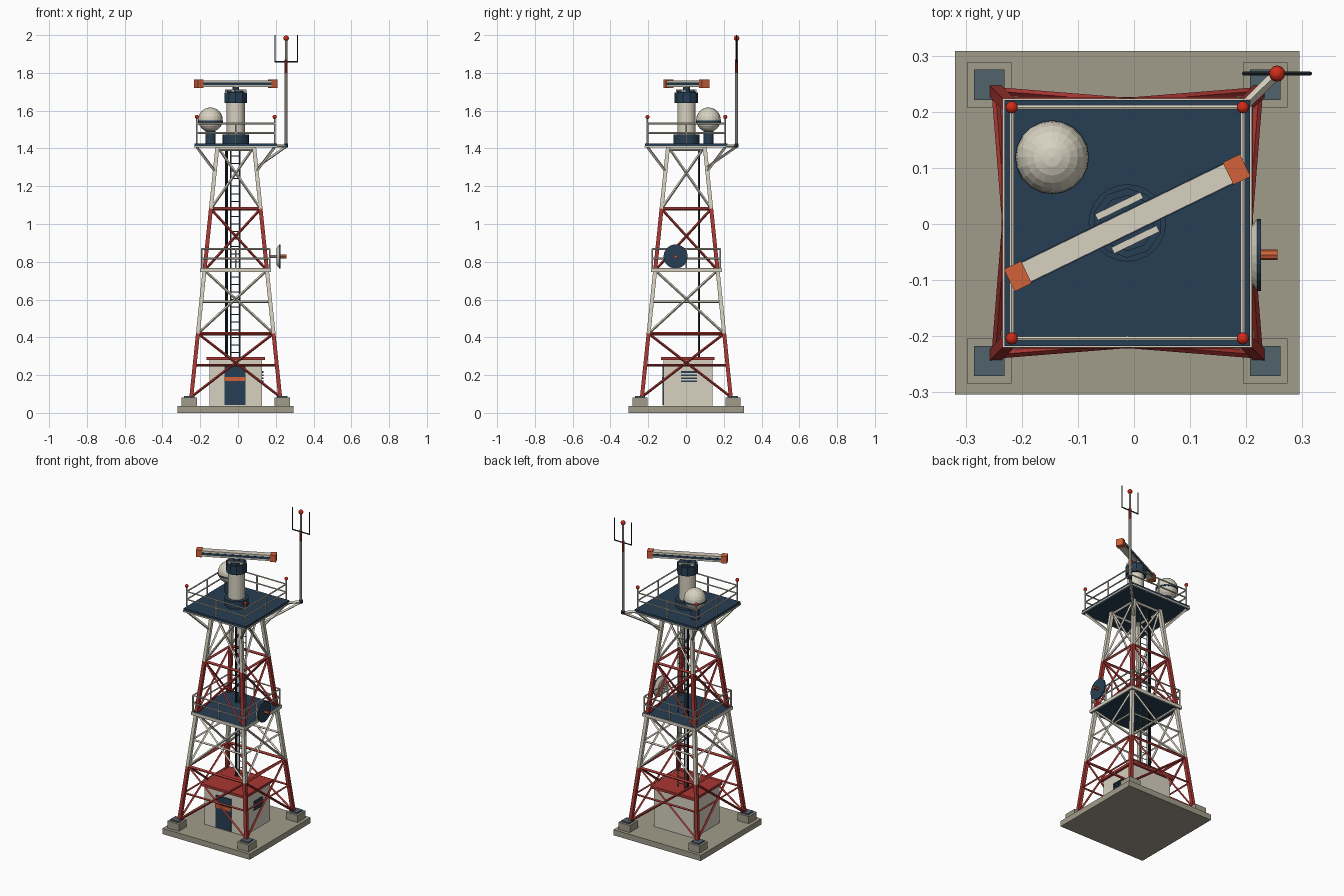
import bpy, bmesh, math
from mathutils import Matrix, Vector

if "Cube" in bpy.data.objects:
    bpy.data.objects.remove(bpy.data.objects["Cube"], do_unlink=True)

CENTRE = Vector((-0.012, 0.002, 0))  # tower axis; the side mast shifts it off the origin


def material(name, code):
    lin = [(int(code[i:i + 2], 16) / 255) ** 2.2 for i in (0, 2, 4)] + [1]
    m = bpy.data.materials.new(name)
    m.use_nodes = True
    m.diffuse_color = lin
    m.node_tree.nodes["Principled BSDF"].inputs["Base Color"].default_value = lin
    return m


CREAM = material("cream paint", "D6D0BF")
RED = material("tower red", "A83A36")
NAVY = material("navy", "2C4154")
ORANGE = material("orange", "D0623C")
LAMP = material("lamp red", "D0301F")
CONCRETE = material("concrete", "9F9A89")
STEEL = material("steel", "52626A")
BLACK = material("cable black", "22262B")


class Part:
    """One named object in one colour, gathered from primitives."""

    def __init__(self, name, mat):
        self.name, self.mat, self.bm = name, mat, bmesh.new()

    def box(self, centre, size, turn=0):
        m = Matrix.Translation(centre) @ Matrix.Rotation(turn, 4, 'Z') @ Matrix.Diagonal((*size, 1))
        bmesh.ops.create_cube(self.bm, size=1, matrix=m)
        return self

    def beam(self, a, b, r, sides=4, r2=None):
        a, b = Vector(a), Vector(b)
        d = b - a
        m = Matrix.Translation((a + b) / 2) @ d.to_track_quat('Z', 'Y').to_matrix().to_4x4()
        bmesh.ops.create_cone(self.bm, cap_ends=True, segments=sides, radius1=r,
                              radius2=r if r2 is None else r2, depth=d.length, matrix=m)
        return self

    def ball(self, centre, r, u=12, v=8):
        bmesh.ops.create_uvsphere(self.bm, u_segments=u, v_segments=v, radius=r,
                                  matrix=Matrix.Translation(centre))
        return self

    def done(self):
        mesh = bpy.data.meshes.new(self.name)
        self.bm.to_mesh(mesh)
        self.bm.free()
        mesh.materials.append(self.mat)
        ob = bpy.data.objects.new(self.name, mesh)
        ob.location = CENTRE
        bpy.context.collection.objects.link(ob)
        return ob


CORNERS = [(-1, -1), (1, -1), (1, 1), (-1, 1)]
SIDES = [(CORNERS[i], CORNERS[(i + 1) % 4]) for i in range(4)]


def half(z):
    """Half width of the tapering tower at height z."""
    return 0.235 - 0.104 * (z - 0.085)


def leg(corner, z):
    return Vector((corner[0] * half(z), corner[1] * half(z), z))


# Foundation
Part("foundation_slab", CONCRETE).box((0, 0, 0.018), (0.614, 0.612, 0.036)).done()
footings, plates = Part("footings", CONCRETE), Part("footing_plates", STEEL)
for x, y in CORNERS:
    footings.box((x * 0.246, y * 0.246, 0.058), (0.08, 0.08, 0.046))
    plates.box((x * 0.246, y * 0.246, 0.085), (0.054, 0.054, 0.01))
footings.done()
plates.done()

# Four lattice bays in alternating colours
LEVELS = [0.085, 0.42, 0.755, 1.08, 1.41]
for i, (lo, hi) in enumerate(zip(LEVELS, LEVELS[1:])):
    mat = CREAM if i % 2 else RED
    legs, braces = Part(f"legs_bay_{i + 1}", mat), Part(f"braces_bay_{i + 1}", mat)
    for c in CORNERS:
        legs.beam(leg(c, lo), leg(c, hi), 0.0145)
    for a, b in SIDES:
        braces.beam(leg(a, lo), leg(b, hi), 0.007)
        braces.beam(leg(b, lo), leg(a, hi), 0.007)
        if i < 2:
            mid = (lo + hi) / 2
            braces.beam(leg(a, mid), leg(b, mid), 0.0065)
    legs.done()
    braces.done()
for z, mat in ((0.42, RED), (1.08, RED), (1.395, CREAM)):
    ring = Part("ring_beams", mat)
    for a, b in SIDES:
        ring.beam(leg(a, z), leg(b, z), 0.009)
    ring.done()


# Platforms with edge beams and guard rails
def platform(name, h, z, edge_z, edge_h, rail_h, heights):
    Part(name + "_deck", NAVY).box((0, 0, z - 0.01), (2 * h, 2 * h, 0.02)).done()
    edge, rail = Part(name + "_edge_beams", CREAM), Part(name + "_railing", CREAM)
    for s in (-1, 1):
        edge.box((0, s * h, edge_z), (2 * h + 0.006, 0.006, edge_h))
        edge.box((s * h, 0, edge_z), (0.006, 2 * h + 0.006, edge_h))
    for a, b in SIDES:
        a, b = Vector((*a, 0)) * rail_h, Vector((*b, 0)) * rail_h
        for t in heights:
            up = Vector((0, 0, t))
            rail.beam(a + up, b + up, 0.0045, 6)
        for p in (a, (a + b) / 2):
            rail.beam(p + Vector((0, 0, z)), p + Vector((0, 0, heights[-1])), 0.0045, 6)
    edge.done()
    rail.done()


platform("middle_platform", 0.185, 0.766, 0.755, 0.02, 0.18, (0.817, 0.868))
platform("top_platform", 0.219, 1.427, 1.409, 0.008, 0.206, (1.482, 1.532))

# Corner lights and knee braces of the top platform
lamps, stems, knees = Part("corner_lamps", LAMP), Part("lamp_stems", CREAM), Part("knee_braces", CREAM)
for x, y in CORNERS:
    stems.beam((x * 0.206, y * 0.206, 1.53), (x * 0.206, y * 0.206, 1.56), 0.004, 6)
    lamps.ball((x * 0.206, y * 0.206, 1.567), 0.011)
    knees.beam(leg((x, y), 1.28), (x * 0.205, y * 0.205, 1.405), 0.0085)
for part in (lamps, stems, knees):
    part.done()

# Equipment hut
Part("hut_walls", CREAM).box((0, 0.008, 0.158), (0.28, 0.258, 0.246)).done()
Part("hut_roof", RED).box((0, 0.008, 0.288), (0.308, 0.284, 0.016)).done()
Part("hut_door", NAVY).box((-0.004, -0.123, 0.143), (0.11, 0.008, 0.205)).done()
Part("door_stripe", ORANGE).box((-0.004, -0.127, 0.18), (0.11, 0.005, 0.022)).done()
louvres = Part("wall_louvres", NAVY)
for k in range(4):
    louvres.box((0.142, 0.014, 0.168 + k * 0.016), (0.009, 0.085, 0.009))
louvres.done()

# Ladder and cable run
ladder, rungs = Part("ladder_rails", STEEL), Part("ladder_rungs", STEEL)
for x in (-0.027, 0.021):
    ladder.beam((x, 0.066, 0.29), (x, 0.066, 1.41), 0.004)
for k in range(28):
    z = 0.32 + k * 0.04
    rungs.beam((-0.027, 0.066, z), (0.021, 0.066, z), 0.0025)
ladder.done()
rungs.done()
cables = Part("cables", BLACK)
for x in (-0.052, -0.044):
    cables.beam((x, 0.066, 0.29), (x, 0.066, 1.41), 0.005, 6)
cables.done()

# Dish on the middle platform
dish_y, dish_z = -0.057, 0.828


def dish(name, mat, x1, x2, r1, r2, sides=24):
    Part(name, mat).beam((x1, dish_y, dish_z), (x2, dish_y, dish_z), r1, sides, r2).done()


dish("dish_bracket", CREAM, 0.178, 0.222, 0.007, 0.007, 8)
dish("dish_back", CREAM, 0.217, 0.231, 0.045, 0.064)
dish("dish_face", NAVY, 0.231, 0.238, 0.064, 0.064)
dish("dish_feed", ORANGE, 0.236, 0.268, 0.0095, 0.0095, 8)
Part("dish_post", CREAM).beam((0.18, dish_y, 0.76), (0.18, dish_y, 0.868), 0.006, 6).done()

# Radar pedestal and turning head
for name, mat, z1, z2, r, n in (("radar_base", NAVY, 1.425, 1.475, 0.069, 24),
                                ("radar_pedestal", CREAM, 1.47, 1.645, 0.048, 24),
                                ("radar_head", NAVY, 1.64, 1.695, 0.062, 10),
                                ("radar_head_cap", NAVY, 1.695, 1.708, 0.05, 10),
                                ("radar_neck", NAVY, 1.70, 1.73, 0.018, 12)):
    Part(name, mat).beam((0, 0, z1), (0, 0, z2), r, n).done()

# Scanner bar
TURN = math.radians(26)
along = Vector((math.cos(TURN), math.sin(TURN), 0))
across = Vector((-along.y, along.x, 0))
bar_z = Vector((0, 0, 1.743))
Part("scanner_bar", CREAM).box(bar_z, (0.42, 0.038, 0.036), TURN).done()
caps, stripes, clamps = Part("scanner_caps", ORANGE), Part("scanner_stripes", NAVY), Part("scanner_clamps", CREAM)
for s in (-1, 1):
    caps.box(bar_z + along * s * 0.217, (0.034, 0.044, 0.044), TURN)
    stripes.box(bar_z + across * s * 0.019, (0.40, 0.004, 0.014), TURN)
    clamps.box(across * s * 0.033 + Vector((0, 0, 1.706)), (0.09, 0.012, 0.012), TURN)
for part in (caps, stripes, clamps):
    part.done()

# Radome
rx, ry = -0.134, 0.117
Part("radome_pedestal", NAVY).beam((rx, ry, 1.425), (rx, ry, 1.495), 0.027, 16).done()
Part("radome", CREAM).ball((rx, ry, 1.552), 0.065, 20, 12).done()
Part("radome_band", NAVY).beam((rx, ry, 1.538), (rx, ry, 1.547), 0.066, 20).done()

# Side mast with outrigger and dipoles
mx, my = 0.267, 0.266
Part("outrigger", CREAM).beam((0.2, 0.2, 1.413), (mx, my, 1.413), 0.009) \
    .beam(leg((1, 1), 1.30), (mx, my, 1.41), 0.0075).done()
Part("mast_foot", NAVY).beam((mx, my, 1.405), (mx, my, 1.425), 0.011, 8).done()
Part("mast_lower", CREAM).beam((mx, my, 1.42), (mx, my, 1.80), 0.0075, 8).done()
Part("mast_band", RED).beam((mx, my, 1.80), (mx, my, 1.87), 0.0075, 8).done()
Part("mast_upper", CREAM).beam((mx, my, 1.87), (mx, my, 1.98), 0.006, 8).done()
Part("mast_lamp", LAMP).ball((mx, my, 1.984), 0.0145).done()
dipoles = Part("dipoles", BLACK).beam((mx - 0.06, my, 1.858), (mx + 0.06, my, 1.858), 0.004, 6)
for s in (-1, 1):
    dipoles.beam((mx + s * 0.06, my, 1.855), (mx + s * 0.06, my, 2.0), 0.003, 6)
dipoles.done()
